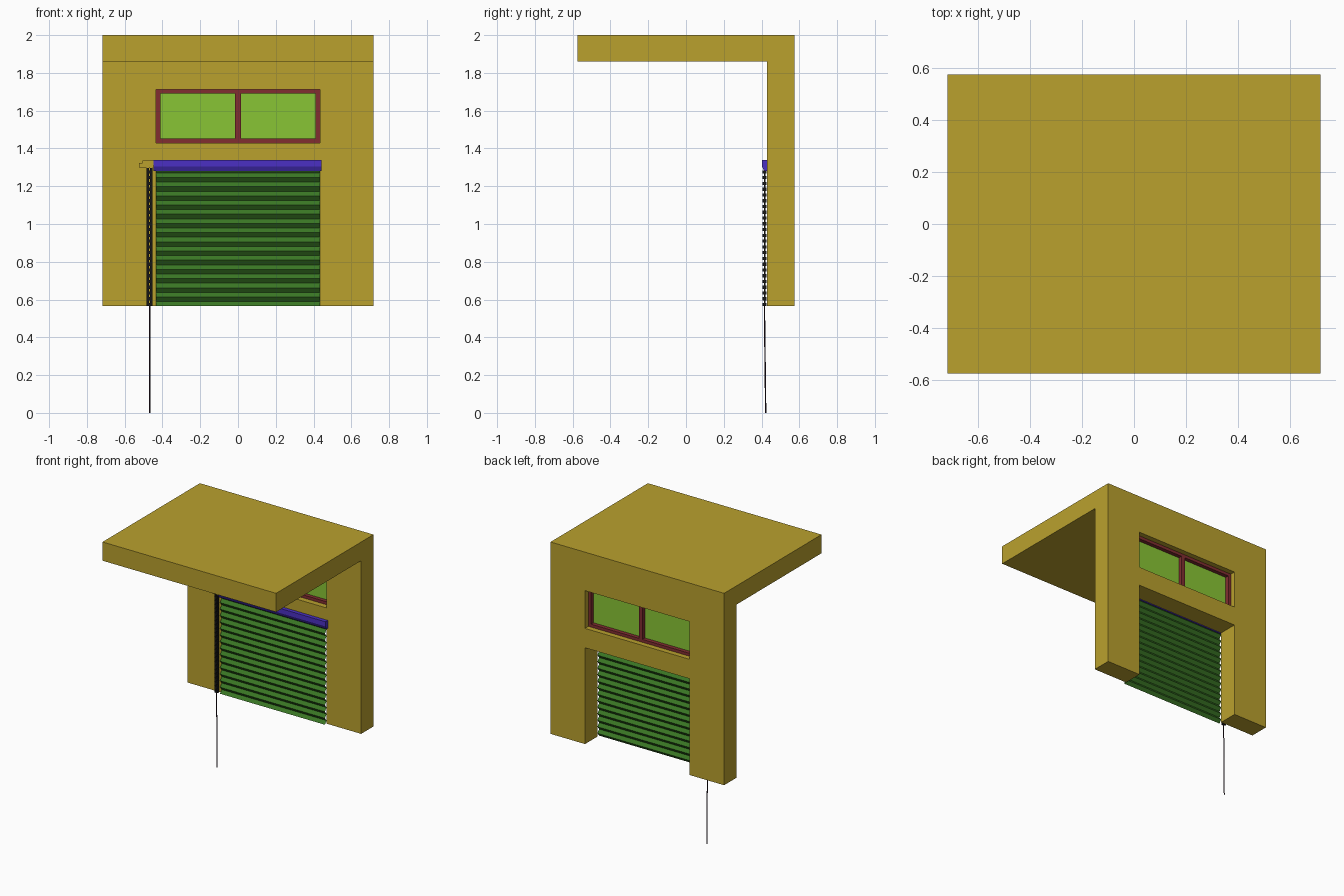
import bpy, bmesh
from math import pi
from mathutils import Matrix, Vector

if "Cube" in bpy.data.objects:
    bpy.data.objects.remove(bpy.data.objects["Cube"], do_unlink=True)


def material(name, r, g, b):
    m = bpy.data.materials.new(name)
    m.use_nodes = True
    m.diffuse_color = (r, g, b, 1)
    m.node_tree.nodes["Principled BSDF"].inputs["Base Color"].default_value = (r, g, b, 1)
    return m


OCHRE = material("ochre plaster", 0.49, 0.355, 0.027)
RED = material("dark red frame", 0.22, 0.027, 0.03)
LIME = material("lime glass", 0.25, 0.56, 0.035)
GREEN = material("green shutter", 0.042, 0.185, 0.018)
VIOLET = material("violet cover", 0.07, 0.03, 0.55)
BLACK = material("black chain", 0.008, 0.008, 0.008)
CORD = material("dark plum cord", 0.03, 0.012, 0.025)


def finish(name, bm, mat):
    mesh = bpy.data.meshes.new(name)
    bm.to_mesh(mesh)
    bm.free()
    mesh.materials.append(mat)
    ob = bpy.data.objects.new(name, mesh)
    bpy.context.collection.objects.link(ob)
    return ob


def add_box(bm, x0, x1, y0, y1, z0, z1):
    centre = Vector((x0 + x1, y0 + y1, z0 + z1)) / 2
    size = Matrix.Diagonal((x1 - x0, y1 - y0, z1 - z0, 1))
    bmesh.ops.create_cube(bm, size=1, matrix=Matrix.Translation(centre) @ size)


def box(name, mat, *bounds):
    bm = bmesh.new()
    add_box(bm, *bounds)
    return finish(name, bm, mat)


def prism(name, mat, profile, x0, x1):
    """Extrude a closed (y, z) profile along x."""
    bm = bmesh.new()
    face = bm.faces.new([bm.verts.new((x0, y, z)) for y, z in profile])
    new = bmesh.ops.extrude_face_region(bm, geom=[face], use_keep_orig=True)["geom"]
    for v in new:
        if isinstance(v, bmesh.types.BMVert):
            v.co.x = x1
    bmesh.ops.recalc_face_normals(bm, faces=bm.faces)
    return finish(name, bm, mat)


HALF, BASE, TOP = 0.718, 0.565, 2.0
FRONT, BACK, EAVE = 0.43, 0.575, -0.575
SLAB = 1.86
OPEN = 0.433
DOOR_TOP, SILL, HEAD = 1.285, 1.43, 1.712

# Wall and roof slab: one solid made of grid cells, leaving out the openings
xs = [-HALF, -OPEN, OPEN, HALF]
ys = [EAVE, FRONT, BACK]
zs = [BASE, DOOR_TOP, SILL, HEAD, SLAB, TOP]


def solid(i, j, k):
    if not (0 <= i < 3 and 0 <= j < 2 and 0 <= k < 5):
        return False
    if j == 0:
        return k == 4
    return not (i == 1 and k in (0, 2))


bm = bmesh.new()
for i in range(3):
    for j in range(2):
        for k in range(5):
            if not solid(i, j, k):
                continue
            for axis in range(3):
                for side in (0, 1):
                    near = [i, j, k]
                    near[axis] += 2 * side - 1
                    if solid(*near):
                        continue
                    ring = []
                    for a, b in ((0, 0), (1, 0), (1, 1), (0, 1)):
                        c = [i, j, k]
                        c[axis] += side
                        c[(axis + 1) % 3] += a
                        c[(axis + 2) % 3] += b
                        ring.append(bm.verts.new((xs[c[0]], ys[c[1]], zs[c[2]])))
                    bm.faces.new(ring if side else ring[::-1])
bmesh.ops.remove_doubles(bm, verts=bm.verts, dist=0.0001)
bmesh.ops.dissolve_limit(bm, angle_limit=0.01, verts=bm.verts, edges=bm.edges)
finish("wall_and_roof", bm, OCHRE)

# Window frame with a centre bar, and its glass
W, F0, F1 = 0.022, 0.472, 0.535
bm = bmesh.new()
add_box(bm, -OPEN, OPEN, F0, F1, SILL, SILL + W)
add_box(bm, -OPEN, OPEN, F0, F1, HEAD - W, HEAD)
for x0, x1 in ((-OPEN, W - OPEN), (OPEN - W, OPEN), (-0.015, 0.015)):
    add_box(bm, x0, x1, F0, F1, SILL + W, HEAD - W)
finish("window_frame", bm, RED)
box("window_glass", LIME, W - OPEN, OPEN - W, 0.5, 0.506, SILL + W, HEAD - W)

# Roller shutter: a folded sheet
FOLDS = 30
bm = bmesh.new()
last = None
for n in range(FOLDS + 1):
    z = BASE + (DOOR_TOP + 0.01 - BASE) * n / FOLDS
    y = 0.428 if n % 2 else 0.409
    row = [bm.verts.new((x, y, z)) for x in (-0.435, 0.433)]
    if last:
        bm.faces.new((last[0], last[1], row[1], row[0]))
    last = row
finish("shutter", bm, GREEN)

# Cover over the shutter roll, chamfered at the bottom
prism("shutter_cover", VIOLET,
      [(FRONT, 1.34), (0.402, 1.34), (0.402, 1.305), (0.415, 1.28), (FRONT, 1.28)],
      -0.447, 0.442)

# Bracket that holds the chain
box("chain_bracket", OCHRE, -0.505, -0.447, 0.408, FRONT, 1.312, 1.336)
box("bracket_end", OCHRE, -0.525, -0.505, 0.412, FRONT, 1.298, 1.322)
box("bracket_arm", OCHRE, -0.505, -0.447, 0.412, FRONT, 1.296, 1.312)

# Pull chain: flat open links, with a bar across each joint
CX, LINKS = -0.468, 24
bm = bmesh.new()
for x0, x1 in ((CX - 0.016, CX - 0.003), (CX + 0.003, CX + 0.016)):
    add_box(bm, x0, x1, 0.412, 0.422, BASE, 1.298)
step = (1.298 - BASE) / LINKS
for n in range(LINKS):
    z = BASE + n * step
    add_box(bm, CX - 0.012, CX + 0.012, 0.405, 0.426, z, z + step * 0.55)
finish("pull_chain", bm, BLACK)

# Hanging cord
bm = bmesh.new()
bottom, top = Vector((CX, 0.422, 0)), Vector((CX, 0.415, BASE + 0.01))
bmesh.ops.create_cone(bm, cap_ends=True, segments=8, radius1=0.0035, radius2=0.0035,
                      depth=top.z, matrix=Matrix.Translation((0, 0, top.z / 2)))
for v in bm.verts:
    offset = bottom.lerp(top, v.co.z / top.z)
    v.co.x += offset.x
    v.co.y += offset.y
finish("hanging_cord", bm, CORD)
